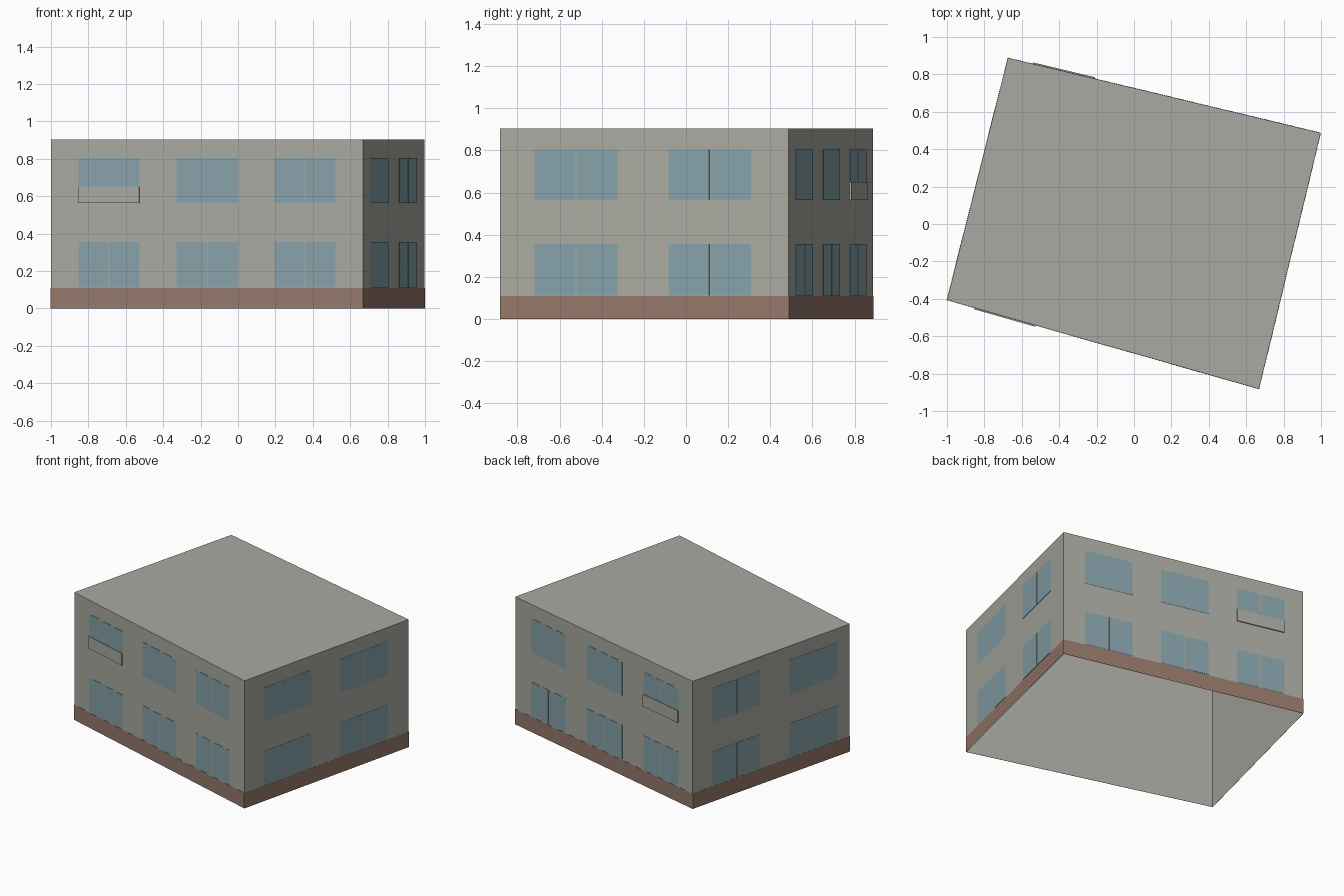
import bpy, bmesh
from mathutils import Vector

cube = bpy.data.objects.get("Cube")
if cube:
    bpy.data.objects.remove(cube, do_unlink=True)


def material(name, rgb):
    mat = bpy.data.materials.new(name)
    mat.use_nodes = True
    colour = (*rgb, 1)
    mat.diffuse_color = colour
    mat.node_tree.nodes["Principled BSDF"].inputs["Base Color"].default_value = colour
    return mat


PLASTER = material("grey plaster", (0.40, 0.40, 0.36))
GLASS = material("blue glass", (0.24, 0.36, 0.40))
PLINTH = material("brown plinth", (0.30, 0.19, 0.145))

HEIGHT = 0.904
BAND = 0.108
LOW = (0.112, 0.355)
HIGH = (0.564, 0.805)
SHORT = (0.65, 0.805)
GAP = 0.006

# Footprint corners, anticlockwise from the front right
CORNERS = [Vector(c) for c in ((-1, -0.406, 0), (0.668, -0.882, 0),
                               (0.998, 0.487, 0), (-0.674, 0.888, 0))]
UP = Vector((0, 0, 1))


def finish(name, bm, mat):
    mesh = bpy.data.meshes.new(name)
    bm.to_mesh(mesh)
    bm.free()
    mesh.materials.append(mat)
    obj = bpy.data.objects.new(name, mesh)
    bpy.context.collection.objects.link(obj)
    return obj


def plate(name, wall, span, heights, depth, mat):
    """Thin plate on a wall; span is measured along the wall."""
    start, end = CORNERS[wall], CORNERS[(wall + 1) % 4]
    along = (end - start).normalized()
    out = along.cross(UP)
    bm = bmesh.new()
    outline = [(span[0], heights[0]), (span[1], heights[0]),
               (span[1], heights[1]), (span[0], heights[1])]
    back, front = [[bm.verts.new(start + along * s + UP * z + out * d)
                    for s, z in outline] for d in (0.0004, depth)]
    bm.faces.new(front)
    for i in range(4):
        j = (i + 1) % 4
        bm.faces.new((back[i], back[j], front[j], front[i]))
    return finish(name, bm, mat)


# Walls and roof: one shell, open underneath
bm = bmesh.new()
base = [bm.verts.new(c) for c in CORNERS]
top = [bm.verts.new(c + UP * HEIGHT) for c in CORNERS]
bm.faces.new(top)
for i in range(4):
    j = (i + 1) % 4
    bm.faces.new((base[i], base[j], top[j], top[i]))
finish("walls_and_roof", bm, PLASTER)

# Plinth band round the foot
for wall, side in enumerate(("front", "left", "back", "right")):
    length = (CORNERS[(wall + 1) % 4] - CORNERS[wall]).length
    plate(side + "_plinth", wall, (0, length), (0, BAND), 0.0015, PLINTH)


def window(name, wall, start, width, heights, split):
    if split:
        middle = start + width / 2
        panes = [(start, middle - GAP / 2), (middle + GAP / 2, start + width)]
    else:
        panes = [(start, start + width)]
    for n, span in enumerate(panes):
        plate(f"{name}_pane_{n + 1}", wall, span, heights, 0.002, GLASS)


# Long walls: three bays, with one shortened window above an apron panel
LONG_STARTS = (0.153, 0.698, 1.243)
LONG_WIDTH = 0.34
for side, wall, short_bay, split_bays in (("front", 0, 0, (2,)), ("back", 2, 2, (2,))):
    for bay, start in enumerate(LONG_STARTS):
        label = f"{side}_window_{bay + 1}"
        short = bay == short_bay
        window(label + "_lower", wall, start, LONG_WIDTH, LOW, True)
        window(label + "_upper", wall, start, LONG_WIDTH,
               SHORT if short else HIGH, bay in split_bays)
        if short:
            plate(side + "_apron_panel", wall, (start, start + LONG_WIDTH),
                  (HIGH[0], SHORT[0]), 0.008, PLASTER)

# Short walls: two bays on both storeys
for side, wall in (("left", 1), ("right", 3)):
    for bay, start in enumerate((0.168, 0.822)):
        for storey, heights in (("lower", LOW), ("upper", HIGH)):
            window(f"{side}_window_{bay + 1}_{storey}", wall, start, 0.404, heights, True)
